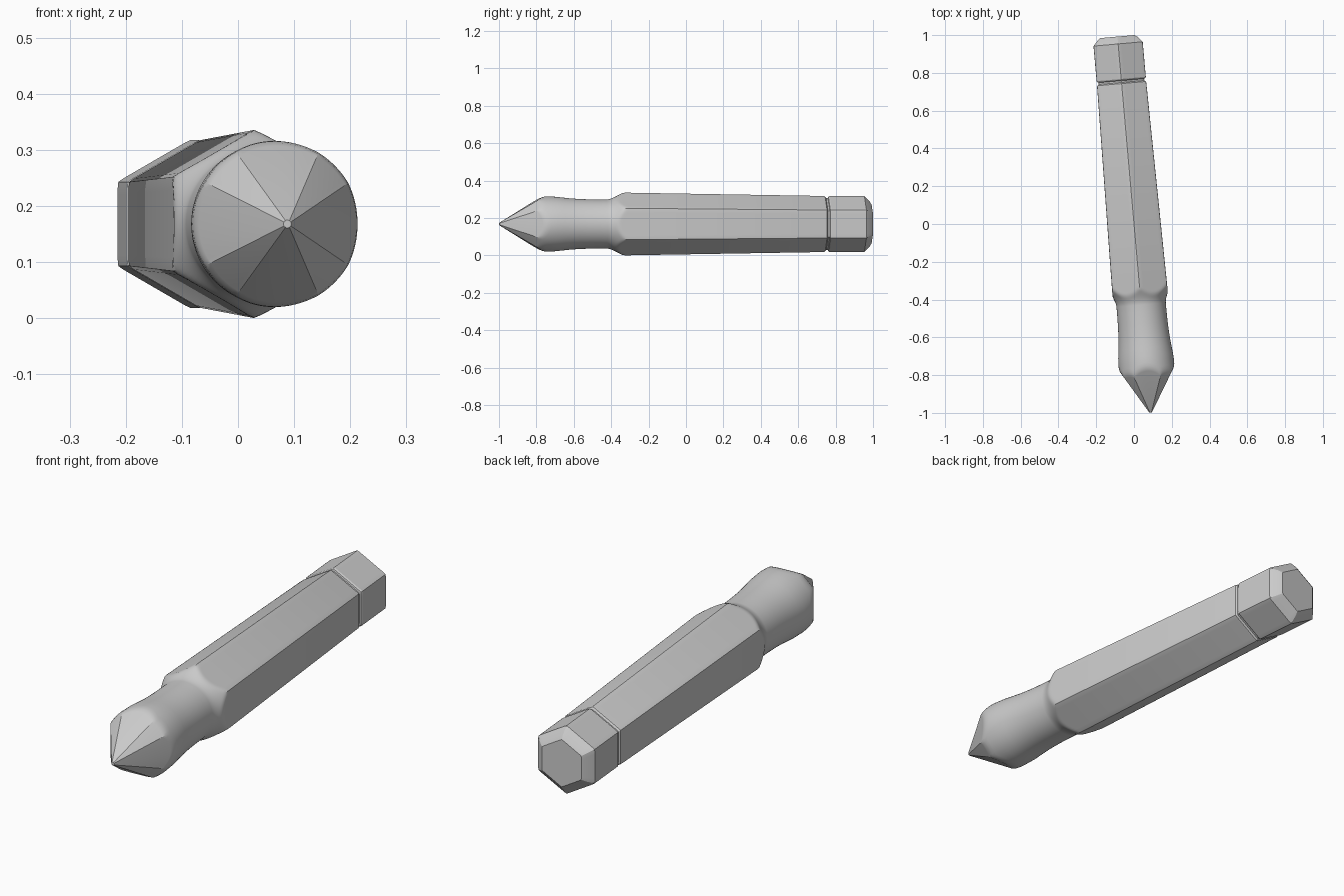
import bpy, bmesh, math

if "Cube" in bpy.data.objects:
    bpy.data.objects.remove(bpy.data.objects["Cube"])

N = 96                      # points per ring, divides evenly into hexagon and tip facets
TILT = 0.088                # the tool lies slightly turned about z
CENTRE_Z = 0.168
ANGLES = [2 * math.pi * i / N for i in range(N)]


def hexagon(a, size):
    """Radius of a hexagon with corners up and down and slightly eased edges."""
    d = (a % (math.pi / 3)) - (math.pi / 3 if a % (math.pi / 3) > math.pi / 6 else 0)
    return min(size * math.cos(math.pi / 6) / math.cos(d), size * 0.992)


def tip_slope(a):
    """Radius per unit length of the pyramid: four wide and four narrow facets."""
    d = (a + math.pi / 4) % (math.pi / 2) - math.pi / 4
    if abs(d) <= math.pi / 6 + 1e-6:
        return 0.6 / math.cos(d)
    edge = 0.6 / math.cos(math.pi / 6)
    return edge * math.cos(math.pi / 12) / math.cos(math.pi / 4 - abs(d))


def smooth_min(a, b, k=0.007):
    h = max(k - abs(a - b), 0) / k
    return min(a, b) - h * h * k / 4


def loft(name, rings):
    """Skin rings of (length, radius) pairs and close both ends."""
    bm = bmesh.new()
    loops = [[bm.verts.new((r * math.cos(a), t, r * math.sin(a)))
              for a, (t, r) in zip(ANGLES, ring)] for ring in rings]
    for lo, hi in zip(loops, loops[1:]):
        for i in range(N):
            j = (i + 1) % N
            bm.faces.new((lo[i], lo[j], hi[j], hi[i]))
    bm.faces.new(loops[0])
    bm.faces.new(loops[-1])
    bmesh.ops.recalc_face_normals(bm, faces=bm.faces)
    mesh = bpy.data.meshes.new(name)
    bm.to_mesh(mesh)
    bm.free()
    ob = bpy.data.objects.new(name, mesh)
    bpy.context.collection.objects.link(ob)
    ob.location.z = CENTRE_Z
    ob.rotation_euler.z = TILT
    bpy.ops.object.select_all(action='DESELECT')
    ob.select_set(True)
    bpy.context.view_layer.objects.active = ob
    bpy.ops.object.shade_smooth_by_angle(angle=math.radians(24))
    return ob


def hex_ring(t, size):
    return [(t, hexagon(a, size)) for a in ANGLES]


def shank_size(t):
    return 0.169 - 0.018 * (t + 0.33) / 1.07


# Faceted point, with scalloped edge easing into the round head
APEX = -1.013
rings = [[(APEX + r / tip_slope(a) + dt, r) for a in ANGLES]
         for r, dt in [(0.007, 0), (0.139, 0)]]
rings += [[(APEX + 0.139 / tip_slope(a) + dt, r) for a in ANGLES]
          for r, dt in [(0.1445, 0.012), (0.1475, 0.028), (0.148, 0.046)]]

# Waisted round neck
for t, r in [(-0.70, 0.1455), (-0.66, 0.141), (-0.62, 0.137),
             (-0.58, 0.134), (-0.53, 0.132), (-0.47, 0.131)]:
    rings.append([(t, r)] * N)

# Round neck flaring into the tapered hexagonal shank
STEPS = 20
for i in range(STEPS + 1):
    u = i / STEPS
    t = -0.43 + 0.14 * u
    flare = 0.131 + 0.05 * u * u * (3 - 2 * u)
    rings.append([(t, smooth_min(flare, hexagon(a, shank_size(t)))) for a in ANGLES])

# Shank end, and the core at the bottom of the groove
for t, k in [(0.738, 1), (0.746, 0.985), (0.752, 0.93), (0.80, 0.93)]:
    rings.append(hex_ring(t, shank_size(t) * k))
loft("tool_shank", rings)

# Chamfered hexagonal end block
loft("end_block", [hex_ring(t, s) for t, s in
                   [(0.761, 0.139), (0.764, 0.147), (0.771, 0.151),
                    (0.957, 0.151), (0.985, 0.122), (0.996, 0.105)]])
